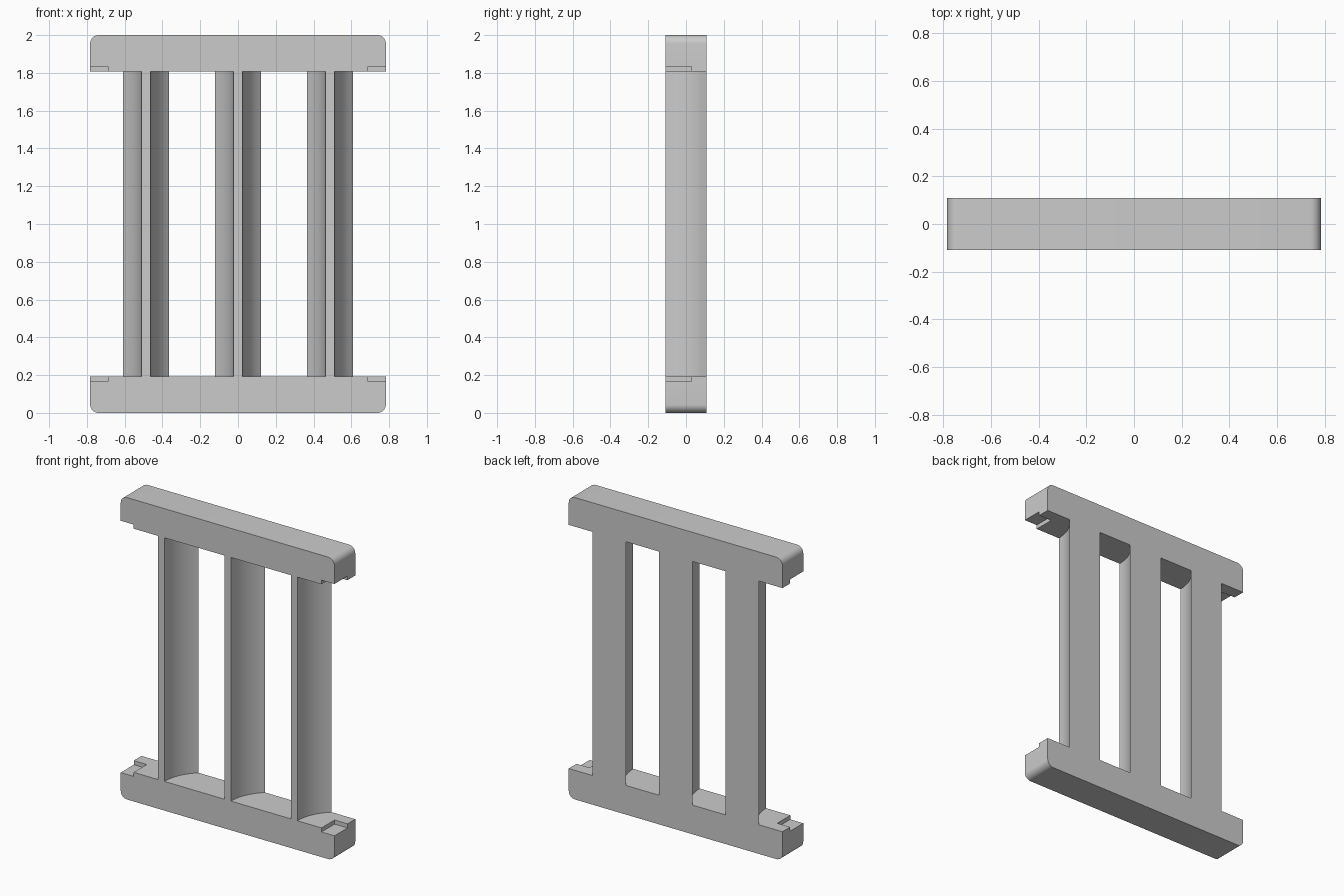
import bpy, bmesh, math

if "Cube" in bpy.data.objects:
    bpy.data.objects.remove(bpy.data.objects["Cube"])

HALF_W, HALF_D, RAIL_H = 0.783, 0.109, 0.193
CORNER_R = 0.045
NOTCH_W, NOTCH_H, NOTCH_BACK = 0.095, 0.027, 0.028


def prism(name, profile, offset):
    """Extrude a closed outline of 3D points along offset."""
    bm = bmesh.new()
    face = bm.faces.new([bm.verts.new(p) for p in profile])
    ext = bmesh.ops.extrude_face_region(bm, geom=[face])
    moved = [v for v in ext["geom"] if isinstance(v, bmesh.types.BMVert)]
    bmesh.ops.translate(bm, verts=moved, vec=offset)
    # The start cap is kept as the closing face
    if not face.is_valid or len(bm.faces) < len(profile) + 2:
        bm.faces.new([v for v in bm.verts if v not in moved])
    bmesh.ops.recalc_face_normals(bm, faces=bm.faces[:])
    mesh = bpy.data.meshes.new(name)
    bm.to_mesh(mesh)
    bm.free()
    obj = bpy.data.objects.new(name, mesh)
    bpy.context.collection.objects.link(obj)
    return obj


def activate(obj):
    bpy.ops.object.select_all(action='DESELECT')
    obj.select_set(True)
    bpy.context.view_layer.objects.active = obj


def smooth(obj):
    activate(obj)
    bpy.ops.object.shade_smooth_by_angle(angle=math.radians(30))


def make_rail(name, top):
    def z(v):
        return 2 - v if top else v

    # Rail outline with rounded outer corners
    pts = [(-HALF_W, RAIL_H), (HALF_W, RAIL_H)]
    for side, start in ((1, 0), (-1, -90)):
        for i in range(9):
            a = math.radians(start - i * 90 / 8)
            pts.append((side * (HALF_W - CORNER_R) + CORNER_R * math.cos(a),
                        CORNER_R + CORNER_R * math.sin(a)))
    rail = prism(name, [(x, -HALF_D, z(v)) for x, v in pts], (0, 2 * HALF_D, 0))

    # Shallow notches in the front of both inner ends
    for side in (-1, 1):
        x0, x1 = side * (HALF_W - NOTCH_W), side * (HALF_W + 0.1)
        v0, v1 = z(RAIL_H - NOTCH_H), z(RAIL_H + 0.1)
        cutter = prism("notch_cutter",
                       [(x0, -0.3, v0), (x1, -0.3, v0), (x1, -0.3, v1), (x0, -0.3, v1)],
                       (0, 0.3 + NOTCH_BACK, 0))
        cutter.hide_render = True
        mod = rail.modifiers.new("notch", 'BOOLEAN')
        mod.operation, mod.solver, mod.object = 'DIFFERENCE', 'EXACT', cutter
        activate(rail)
        bpy.ops.object.modifier_apply(modifier=mod.name)
        bpy.data.objects.remove(cutter, do_unlink=True)
    smooth(rail)


def make_slat(name, cx):
    # Narrow front edge flaring through concave arcs to a wide flat back
    rib, half_back, depth = 0.024, 0.123, 2 * HALF_D
    flare = half_back - rib
    radius = (flare ** 2 + depth ** 2) / (2 * flare)
    sweep = math.asin(depth / radius)
    right = []
    for i in range(13):
        a = sweep * i / 12
        right.append((rib + radius * (1 - math.cos(a)), -HALF_D + radius * math.sin(a)))
    outline = right + [(-x, y) for x, y in reversed(right)]
    slat = prism(name, [(cx + x, y, RAIL_H) for x, y in outline],
                 (0, 0, 2 - 2 * RAIL_H))
    smooth(slat)


make_rail("bottom_rail", False)
make_rail("top_rail", True)
for label, cx in (("left", -0.487), ("middle", 0), ("right", 0.487)):
    make_slat(label + "_slat", cx)
